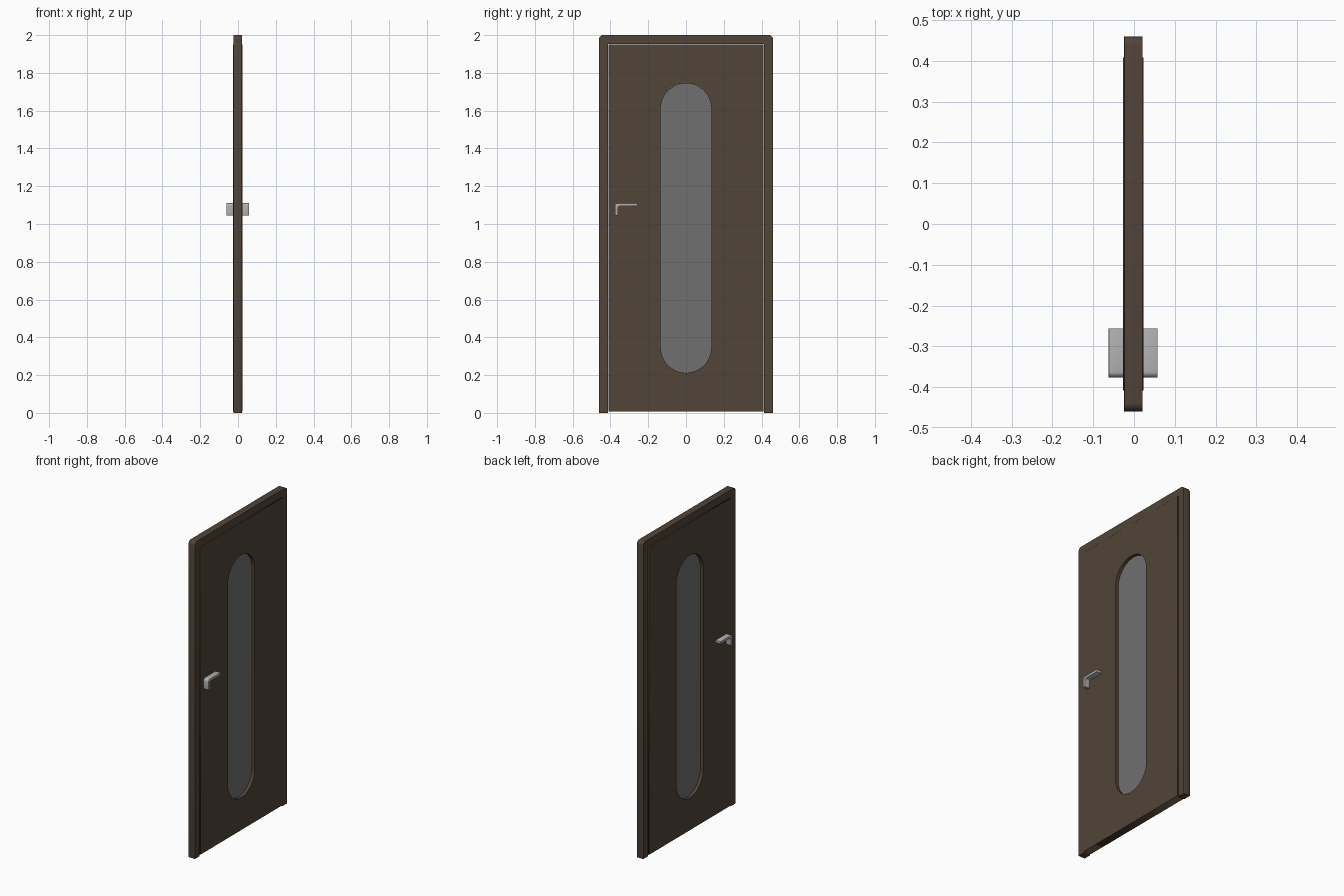
import bpy, math
from mathutils import Matrix

if "Cube" in bpy.data.objects:
    bpy.data.objects.remove(bpy.data.objects["Cube"])


def material(name, rgb):
    m = bpy.data.materials.new(name)
    m.diffuse_color = (*rgb, 1)
    m.use_nodes = True
    m.node_tree.nodes["Principled BSDF"].inputs["Base Color"].default_value = m.diffuse_color
    return m


WOOD = material("dark_wood", (0.085, 0.058, 0.040))
GLASS = material("grey_glass", (0.160, 0.160, 0.160))
METAL = material("light_metal", (0.440, 0.440, 0.440))

# Maps a flat outline (u, v) with thickness w to y, z and x
TO_DOOR = Matrix(((0, 0, 1, 0), (1, 0, 0, 0), (0, 1, 0, 0), (0, 0, 0, 1)))


def slab(name, outlines, x0, x1, mat, bevel=0.0, smooth=False):
    """Extrude closed y/z outlines (later ones are holes) from x0 to x1."""
    cu = bpy.data.curves.new(name, 'CURVE')
    cu.dimensions = '2D'
    cu.fill_mode = 'BOTH'
    cu.extrude = (x1 - x0) / 2
    for pts in outlines:
        sp = cu.splines.new('POLY')
        sp.points.add(len(pts) - 1)
        for p, (u, v) in zip(sp.points, pts):
            p.co = (u, v, 0, 1)
        sp.use_cyclic_u = True
    tmp = bpy.data.objects.new("tmp", cu)
    bpy.context.collection.objects.link(tmp)
    dg = bpy.context.evaluated_depsgraph_get()
    me = bpy.data.meshes.new_from_object(tmp.evaluated_get(dg))
    bpy.data.objects.remove(tmp)
    me.transform(Matrix.Translation(((x0 + x1) / 2, 0, 0)) @ TO_DOOR)
    me.materials.clear()
    me.materials.append(mat)
    ob = bpy.data.objects.new(name, me)
    bpy.context.collection.objects.link(ob)
    # join the caps to the walls
    w = ob.modifiers.new("weld", 'WELD')
    w.merge_threshold = 0.0001
    if bevel:
        b = ob.modifiers.new("bevel", 'BEVEL')
        b.width = bevel
        b.segments = 3
        b.limit_method = 'ANGLE'
        b.angle_limit = math.radians(40)
    if smooth:
        bpy.ops.object.select_all(action='DESELECT')
        ob.select_set(True)
        bpy.context.view_layer.objects.active = ob
        bpy.ops.object.shade_smooth_by_angle(angle=math.radians(35))
    return ob


def arc(cy, cz, r, a0, a1, n):
    return [(cy + r * math.cos(math.radians(a0 + (a1 - a0) * i / n)),
             cz + r * math.sin(math.radians(a0 + (a1 - a0) * i / n)))
            for i in range(n + 1)]


def stadium(r, z0, z1):
    return arc(0, z1 - r, r, 0, 180, 24) + arc(0, z0 + r, r, 180, 360, 24)


# Frame: two jambs and a header with rounded outer corners
R = 0.022
frame = ([(0.412, 0), (0.46, 0)] + arc(0.46 - R, 2 - R, R, 0, 90, 6)
         + arc(-0.46 + R, 2 - R, R, 90, 180, 6)
         + [(-0.46, 0), (-0.412, 0), (-0.412, 1.952), (0.412, 1.952)])
slab("door_frame", [frame], -0.024, 0.021, WOOD, 0.002)

# Door leaf with the long rounded window opening
leaf = [(-0.409, 0.008), (0.409, 0.008), (0.409, 1.95), (-0.409, 1.95)]
slab("door_leaf", [leaf, stadium(0.134, 0.212, 1.745)], -0.027, 0.023, WOOD)

# Window pane, set in the middle of the leaf
slab("window_pane", [stadium(0.1338, 0.2122, 1.7448)], -0.007, 0.003, GLASS)

# Lever handles: short upright with a rounded elbow into a horizontal grip
lever = ([(-0.256, 1.095), (-0.256, 1.110)]
         + arc(-0.362, 1.095, 0.015, 90, 180, 6)
         + [(-0.377, 1.045), (-0.361, 1.045)]
         + arc(-0.349, 1.083, 0.012, 180, 90, 5))
for name, x0, x1 in (("handle_right", 0.022, 0.058), ("handle_left", -0.062, -0.026)):
    slab(name, [lever], x0, x1, METAL, 0.003, True)
